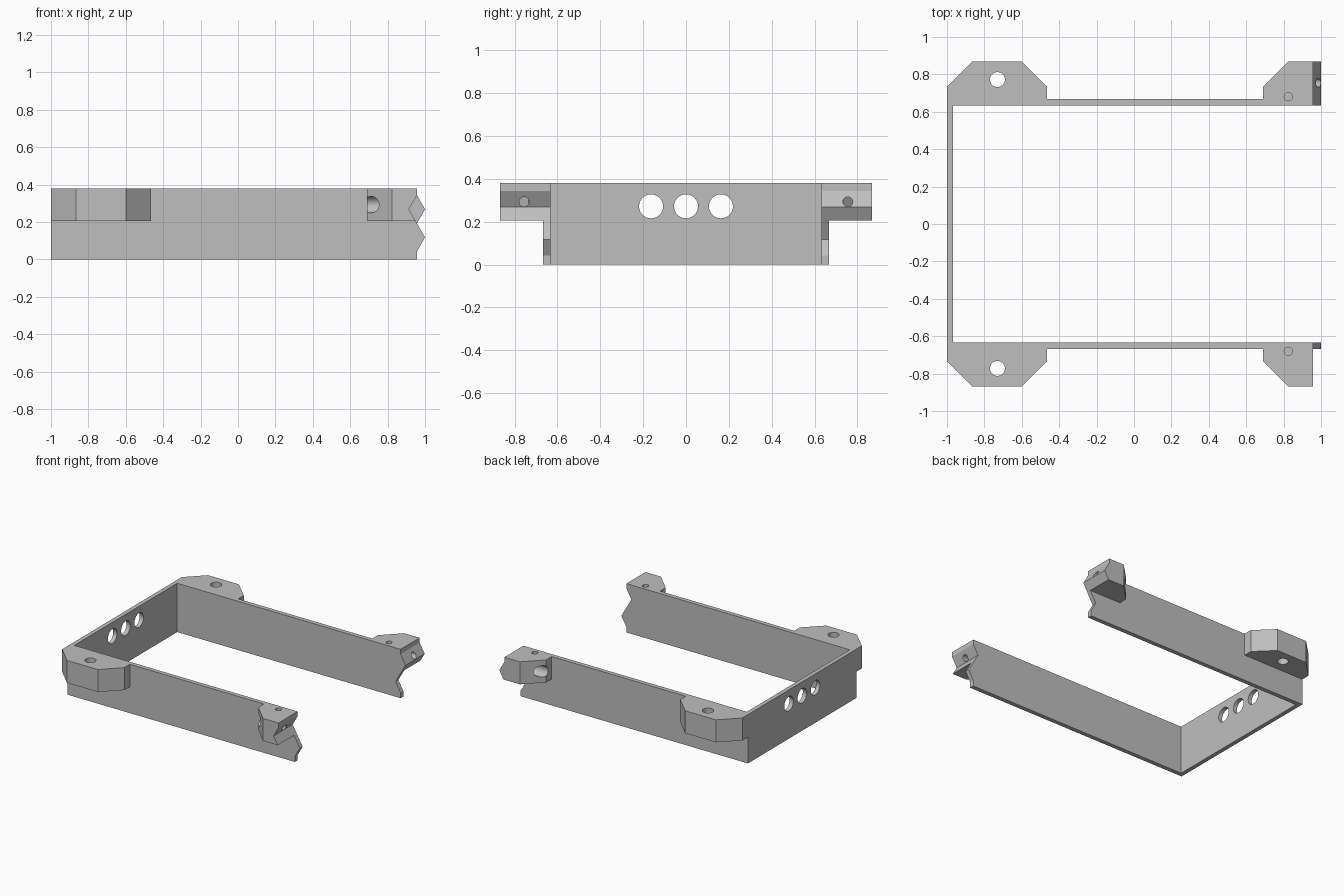
import bpy, bmesh, math
from mathutils import Vector, Matrix

if "Cube" in bpy.data.objects:
    bpy.data.objects.remove(bpy.data.objects["Cube"], do_unlink=True)

grey = bpy.data.materials.new("plain grey")
grey.use_nodes = True
grey.diffuse_color = (0.52, 0.52, 0.52, 1)
grey.node_tree.nodes["Principled BSDF"].inputs["Base Color"].default_value = grey.diffuse_color

INNER, OUTER, EAR_Y = 0.633, 0.667, 0.868    # wall faces and ear edge
HEIGHT, EAR_Z = 0.38, 0.205
END, TOOTH, PITCH = 0.957, 0.043, 0.075      # zigzag open ends
LONG = 1.1                                   # rough length before trimming


def make_object(name, bm):
    bmesh.ops.recalc_face_normals(bm, faces=bm.faces)
    mesh = bpy.data.meshes.new(name)
    bm.to_mesh(mesh)
    bm.free()
    mesh.materials.append(grey)
    obj = bpy.data.objects.new(name, mesh)
    bpy.context.collection.objects.link(obj)
    return obj


def prism(name, points, direction):
    bm = bmesh.new()
    face = bm.faces.new([bm.verts.new(p) for p in points])
    side = bmesh.ops.extrude_face_region(bm, geom=[face])
    moved = [v for v in side["geom"] if isinstance(v, bmesh.types.BMVert)]
    bmesh.ops.translate(bm, verts=moved, vec=Vector(direction))
    return make_object(name, bm)


def rod(name, start, end, radius):
    a, b = Vector(start), Vector(end)
    turn = (b - a).to_track_quat("Z", "Y").to_matrix().to_4x4()
    bm = bmesh.new()
    bmesh.ops.create_cone(bm, cap_ends=True, segments=32, radius1=radius, radius2=radius,
                          depth=(b - a).length, matrix=Matrix.Translation((a + b) / 2) @ turn)
    return make_object(name, bm)


def combine(body, tool, operation):
    mod = body.modifiers.new(operation.lower(), "BOOLEAN")
    mod.operation, mod.object, mod.solver = operation, tool, "EXACT"
    bpy.context.view_layer.objects.active = body
    bpy.ops.object.modifier_apply(modifier=mod.name)
    bpy.data.objects.remove(tool, do_unlink=True)


# U-shaped wall
outline = [(-1, -OUTER), (LONG, -OUTER), (LONG, -INNER), (-0.967, -INNER),
           (-0.967, INNER), (LONG, INNER), (LONG, OUTER), (-1, OUTER)]
frame = prism("mounting_frame", [(x, y, 0) for x, y in outline], (0, 0, HEIGHT))

# Chamfered ears on both side walls
corner_ear = [(-1, 0.65), (-1, 0.735), (-0.865, EAR_Y), (-0.6, EAR_Y), (-0.465, 0.735), (-0.465, 0.65)]
end_ear = [(0.69, 0.65), (0.69, 0.735), (0.823, EAR_Y), (LONG, EAR_Y), (LONG, 0.65)]
for s in (-1, 1):
    for plan in (corner_ear, end_ear):
        ear = prism("ear", [(x, s * y, EAR_Z) for x, y in plan], (0, 0, HEIGHT - EAR_Z))
        combine(frame, ear, "UNION")

# Interlocking zigzag ends, opposite on the two sides
for s in (-1, 1):
    edge = [(END, -0.1), (END, 0.043)]
    for i, step in enumerate((-s, 0, s, 0)):
        edge.append((END + TOOTH * step, 0.043 + PITCH * (i + 1)))
    edge += [(END, 0.5), (1.3, 0.5), (1.3, -0.1)]
    trim = prism("end_trim", [(x, s * 0.5, z) for x, z in edge], (0, s * 0.5, 0))
    combine(frame, trim, "DIFFERENCE")

# Screw holes in the ears
for s in (-1, 1):
    holes = [((-0.73, s * 0.772, 0.1), (-0.73, s * 0.772, 0.5), 0.04),
             ((0.825, s * 0.681, 0.28), (0.825, s * 0.681, 0.5), 0.022),
             ((0.6, s * 0.755, 0.293), (0.82, s * 0.755, 0.293), 0.044),
             ((0.75, s * 0.755, 0.293), (1.1, s * 0.755, 0.293), 0.023)]
    for start, end, radius in holes:
        combine(frame, rod("hole", start, end, radius), "DIFFERENCE")

# Three cable holes in the end wall
for y in (-0.163, 0, 0.163):
    combine(frame, rod("hole", (-1.1, y, 0.272), (-0.9, y, 0.272), 0.056), "DIFFERENCE")

bpy.ops.object.select_all(action="DESELECT")
frame.select_set(True)
bpy.context.view_layer.objects.active = frame
bpy.ops.object.shade_smooth_by_angle(angle=math.radians(25))
